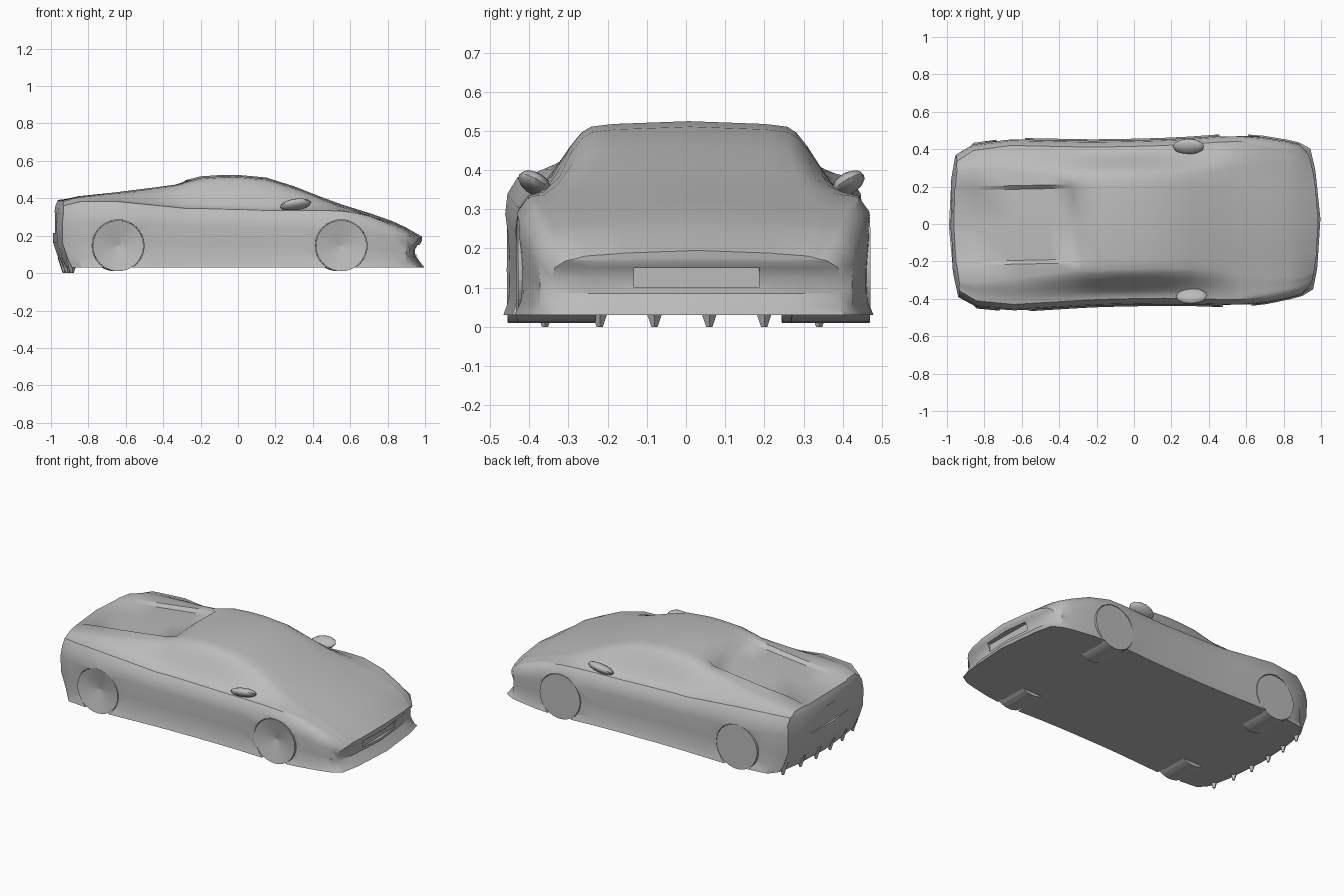
import bpy, bmesh, math
from mathutils import Matrix, Vector

if "Cube" in bpy.data.objects:
    bpy.data.objects.remove(bpy.data.objects["Cube"], do_unlink=True)

grey = bpy.data.materials.new("body_grey")
grey.use_nodes = True
grey.diffuse_color = (0.5, 0.5, 0.5, 1)
grey.node_tree.nodes["Principled BSDF"].inputs["Base Color"].default_value = (0.5, 0.5, 0.5, 1)

FLOOR = 0.03
WHEEL_R, WHEEL_Z = 0.136, 0.146
# The car stands very slightly turned towards its left
STANCE = Matrix.Translation((0, 0.008, 0)) @ Matrix.Rotation(0.02, 4, "Z")


def finish(bm, name, angle=35):
    """Turn a bmesh into a named, shaded object."""
    bmesh.ops.recalc_face_normals(bm, faces=bm.faces)
    bm.transform(STANCE)
    mesh = bpy.data.meshes.new(name)
    bm.to_mesh(mesh)
    bm.free()
    mesh.materials.append(grey)
    obj = bpy.data.objects.new(name, mesh)
    bpy.context.collection.objects.link(obj)
    shade(obj, angle)
    return obj


def shade(obj, angle):
    bpy.ops.object.select_all(action="DESELECT")
    obj.select_set(True)
    bpy.context.view_layer.objects.active = obj
    bpy.ops.object.shade_smooth_by_angle(angle=math.radians(angle))


def box(name, centre, size):
    bm = bmesh.new()
    bmesh.ops.create_cube(bm, size=1, matrix=Matrix.Translation(centre) @ Matrix.Diagonal((*size, 1)))
    return finish(bm, name)


def cylinder(bm, radius, x, y, depth):
    turn = Matrix.Translation((x, y, WHEEL_Z)) @ Matrix.Rotation(math.pi / 2, 4, "X")
    bmesh.ops.create_cone(bm, cap_ends=True, segments=32, radius1=radius, radius2=radius,
                          depth=depth, matrix=turn)


def lookup(table, z):
    """Linear interpolation in a short profile."""
    for (a, xa), (b, xb) in zip(table, table[1:]):
        if z <= b:
            return xa + (xb - xa) * max(0, z - a) / (b - a)
    return table[-1][1]


# End profiles: height and length position on the centreline
NOSE = [(0.03, 0.997), (0.05, 0.98), (0.1, 0.945), (0.14, 0.962), (0.165, 0.982), (0.2, 0.985)]
TAIL = [(0.03, -0.94), (0.1, -0.97), (0.2, -1.0), (0.3, -0.985), (0.35, -0.98), (0.4, -0.96)]


def nose(y, z):
    return Vector((lookup(NOSE, z) - 0.33 * y * y, y, z))


def tail(y, z):
    return Vector((lookup(TAIL, z) + 0.3 * y * y, y, z))


# Body stations: x, half width, shoulder height, top height, roof half width, deck recess
STATIONS = [
    (-0.96, 0.38, 0.36, 0.397, 0.3, 0.006),
    (-0.85, 0.435, 0.382, 0.42, 0.305, 0.016),
    (-0.65, 0.458, 0.382, 0.441, 0.285, 0.02),
    (-0.45, 0.45, 0.362, 0.466, 0.262, 0.022),
    (-0.33, 0.445, 0.35, 0.482, 0.25, 0.026),
    (-0.28, 0.443, 0.345, 0.497, 0.25, 0),
    (-0.2, 0.441, 0.345, 0.517, 0.25, 0),
    (-0.1, 0.44, 0.342, 0.524, 0.25, 0),
    (0, 0.44, 0.34, 0.525, 0.25, 0),
    (0.15, 0.441, 0.335, 0.511, 0.25, 0),
    (0.3, 0.445, 0.335, 0.464, 0.25, 0),
    (0.45, 0.453, 0.335, 0.405, 0.265, 0),
    (0.56, 0.456, 0.33, 0.365, 0.285, 0),
    (0.7, 0.442, 0.3, 0.322, 0.3, 0),
    (0.82, 0.42, 0.252, 0.28, 0.31, 0),
    (0.89, 0.403, 0.22, 0.248, 0.31, 0),
    (0.97, 0.368, 0.168, 0.195, 0.28, 0),
]
SIDE = [(0, 0.008), (0.12, -0.004), (0.4, -0.005), (0.7, 0), (0.88, -0.007), (1, -0.033)]
GLASS = [(0, 0), (0.17, 0.12), (0.4, 0.4), (0.63, 0.7), (0.83, 0.91), (1, 1)]


def section(w, shoulder, top, roof, recess):
    """Cross-section from the left sill over the roof to the right sill."""
    half = [(w + out, FLOOR + t * (shoulder - FLOOR)) for t, out in SIDE]
    base, edge = w - 0.05, top - 0.014
    half += [(base + (roof - base) * u, shoulder + 0.004 + (edge - shoulder - 0.004) * v)
             for u, v in GLASS]
    half += [(0.21, top - 0.009), (0.19, top - 0.007 - recess)]
    return half + [(0, top - recess)] + [(-y, z) for y, z in reversed(half)]


def build_body():
    bm = bmesh.new()
    rings = []
    for i, (x, *shape) in enumerate(STATIONS):
        points = section(*shape)
        if i == 0:
            rings.append([bm.verts.new(tail(y, z)) for y, z in points])
        elif i == len(STATIONS) - 1:
            rings.append([bm.verts.new(nose(y, z)) for y, z in points])
        else:
            rings.append([bm.verts.new((x, y, z)) for y, z in points])
    count = len(rings[0])
    for a, b in zip(rings, rings[1:]):
        for j in range(count):
            k = (j + 1) % count
            bm.faces.new((a[j], a[k], b[k], b[j]))
    # Curved nose and tail panels, gridded between the two sides
    rim = len(SIDE) + len(GLASS) - 1
    for ring, place in ((rings[0], tail), (rings[-1], nose)):
        crown = ring[rim:count - rim]
        spread = [v.co.y / crown[0].co.y for v in crown]
        rows = []
        for r in range(rim):
            y, z = ring[r].co.y, ring[r].co.z
            inner = [bm.verts.new(place(y * s, z)) for s in spread[1:-1]]
            rows.append([ring[r], *inner, ring[count - 1 - r]])
        rows.append(crown)
        for a, b in zip(rows, rows[1:]):
            for j in range(len(a) - 1):
                bm.faces.new((a[j], a[j + 1], b[j + 1], b[j]))
        bm.faces.new(rows[0])
    return finish(bm, "body")


body = build_body()

# Cut wheel wells, front intake and tail panel
AXLES = {"front": 0.543, "rear": -0.65}
cutters = [box("intake_cutter", (0.967, 0, 0.125), (0.06, 0.32, 0.05)),
           box("tail_cutter", (-1.0, 0, 0.27), (0.05, 0.56, 0.11))]
for side in (1, -1):
    for x in AXLES.values():
        bm = bmesh.new()
        cylinder(bm, WHEEL_R + 0.003, x, side * 0.52, 0.2)
        cutters.append(finish(bm, "wheel_well_cutter"))
for cutter in cutters:
    cutter.hide_render = True
    bpy.context.view_layer.objects.active = body
    cut = body.modifiers.new("cut", "BOOLEAN")
    cut.operation = "DIFFERENCE"
    cut.solver = "EXACT"
    cut.object = cutter
    bpy.ops.object.modifier_apply(modifier=cut.name)
    bpy.data.objects.remove(cutter, do_unlink=True)
shade(body, 35)

# Wheels: flat discs on the left, dished discs on the right
for axle, x in AXLES.items():
    for side, label in ((1, "left"), (-1, "right")):
        bm = bmesh.new()
        cylinder(bm, WHEEL_R, x, side * 0.35, 0.2)
        if side < 0:
            outer = min(bm.faces, key=lambda f: f.calc_center_median().y)
            hub = bmesh.ops.poke(bm, faces=[outer])["verts"][0]
            hub.co.y += 0.03
        finish(bm, f"{axle}_{label}_wheel", 30 if side > 0 else 2)

# Door mirrors growing out of the shoulder
for side, label in ((1, "left"), (-1, "right")):
    bm = bmesh.new()
    bmesh.ops.create_uvsphere(bm, u_segments=12, v_segments=8, radius=1,
                              matrix=Matrix.Translation((0.3, side * 0.4, 0.366))
                              @ Matrix.Rotation(-0.15, 4, "Y")
                              @ Matrix.Rotation(side * 0.5, 4, "X")
                              @ Matrix.Diagonal((0.085, 0.046, 0.026, 1)))
    finish(bm, f"{label}_mirror", 40)

# Diffuser fins under the tail, reaching the ground
for i in range(6):
    y = (i - 2.5) * 0.14
    bm = bmesh.new()
    bmesh.ops.create_cone(bm, cap_ends=True, segments=4, radius1=0.035, radius2=0.008, depth=0.08,
                          matrix=Matrix.Translation((-0.93 + 0.3 * y * y, y, 0.04))
                          @ Matrix.Rotation(math.pi, 4, "X"))
    finish(bm, f"diffuser_fin_{i + 1}")
